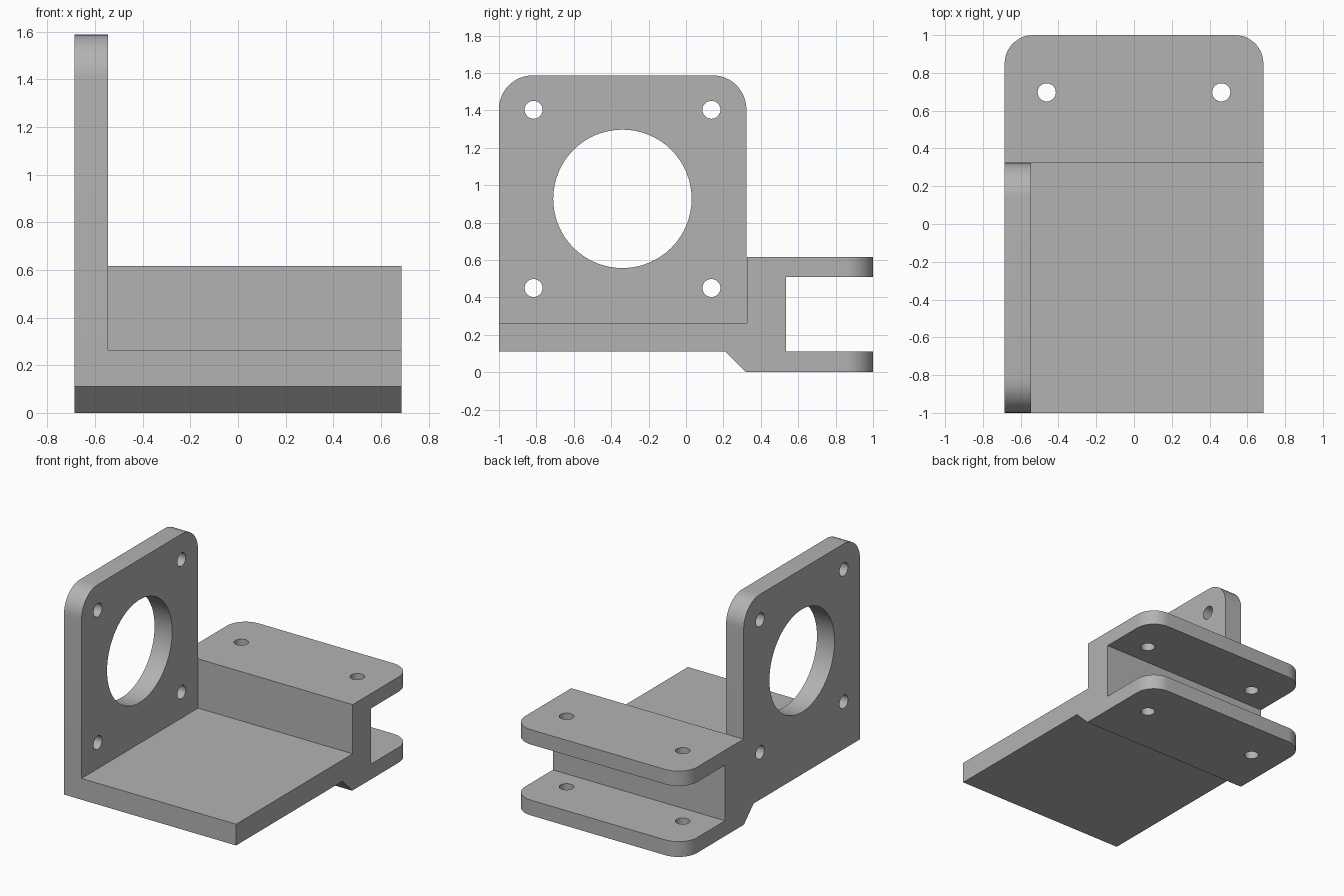
import bpy, bmesh, math
from mathutils import Matrix

if "Cube" in bpy.data.objects:
    bpy.data.objects.remove(bpy.data.objects["Cube"], do_unlink=True)

grey = bpy.data.materials.new("plain grey")
grey.use_nodes = True
colour = (0.45, 0.45, 0.45, 1)
grey.diffuse_color = colour
grey.node_tree.nodes["Principled BSDF"].inputs["Base Color"].default_value = colour

HALF = 0.685      # half width of the bracket
INNER = -0.545    # inner face of the motor plate
HOLE = 0.048      # screw hole radius


def extrude_side(name, profile, x0, x1, radius, is_corner):
    """Extrude a (y, z) profile along x and round the chosen edges."""
    bm = bmesh.new()
    face = bm.faces.new([bm.verts.new((x0, y, z)) for y, z in profile])
    res = bmesh.ops.extrude_face_region(bm, geom=[face])
    moved = [v for v in res["geom"] if isinstance(v, bmesh.types.BMVert)]
    bmesh.ops.translate(bm, verts=moved, vec=(x1 - x0, 0, 0))
    bmesh.ops.recalc_face_normals(bm, faces=bm.faces)
    edges = [e for e in bm.edges if is_corner(*[v.co for v in e.verts])]
    bmesh.ops.bevel(bm, geom=edges, offset=radius, segments=12,
                    profile=0.5, affect='EDGES')
    mesh = bpy.data.meshes.new(name)
    bm.to_mesh(mesh)
    bm.free()
    obj = bpy.data.objects.new(name, mesh)
    bpy.context.collection.objects.link(obj)
    mesh.materials.append(grey)
    return obj


def drill(obj, holes, axis):
    """Cut round holes, given as (centre, radius), along one axis."""
    bm = bmesh.new()
    turn = Matrix.Rotation(math.pi / 2, 4, 'Y') if axis == 'X' else Matrix()
    for centre, radius in holes:
        bmesh.ops.create_cone(bm, cap_ends=True, segments=64 if radius > 0.1 else 32,
                              radius1=radius, radius2=radius, depth=1.6,
                              matrix=Matrix.Translation(centre) @ turn)
    mesh = bpy.data.meshes.new("hole_cutter")
    bm.to_mesh(mesh)
    bm.free()
    mesh.materials.append(grey)
    cutter = bpy.data.objects.new("hole_cutter", mesh)
    cutter.hide_render = True
    bpy.context.collection.objects.link(cutter)
    mod = obj.modifiers.new("holes", 'BOOLEAN')
    mod.operation, mod.solver, mod.object = 'DIFFERENCE', 'EXACT', cutter
    bpy.ops.object.select_all(action='DESELECT')
    bpy.context.view_layer.objects.active = obj
    obj.select_set(True)
    bpy.ops.object.modifier_apply(modifier=mod.name)
    bpy.data.objects.remove(cutter, do_unlink=True)
    bpy.ops.object.shade_smooth_by_angle(angle=math.radians(30))


# Floor, chamfered step and forked mount as one side profile
base = extrude_side(
    "base_and_fork",
    [(-1, .11), (.21, .11), (.32, 0), (1, 0), (1, .11), (.535, .11),
     (.535, .51), (1, .51), (1, .617), (.325, .617), (.325, .263), (-1, .263)],
    -HALF, HALF, 0.15,
    lambda a, b: a.y > .99 and b.y > .99 and abs(a.z - b.z) > .05)
drill(base, [((s * .462, .697, .3), HOLE) for s in (-1, 1)], 'Z')

# Upright motor plate with rounded top corners
plate = extrude_side(
    "motor_plate",
    [(-1, .263), (.323, .263), (.323, 1.587), (-1, 1.587)],
    -HALF, INNER, 0.18,
    lambda a, b: a.z > 1.5 and b.z > 1.5 and abs(a.x - b.x) > .05)
holes = [((-.615, y, z), HOLE) for y in (-.815, .136) for z in (.45, 1.403)]
drill(plate, holes + [((-.615, -.34, .927), .37)], 'X')
